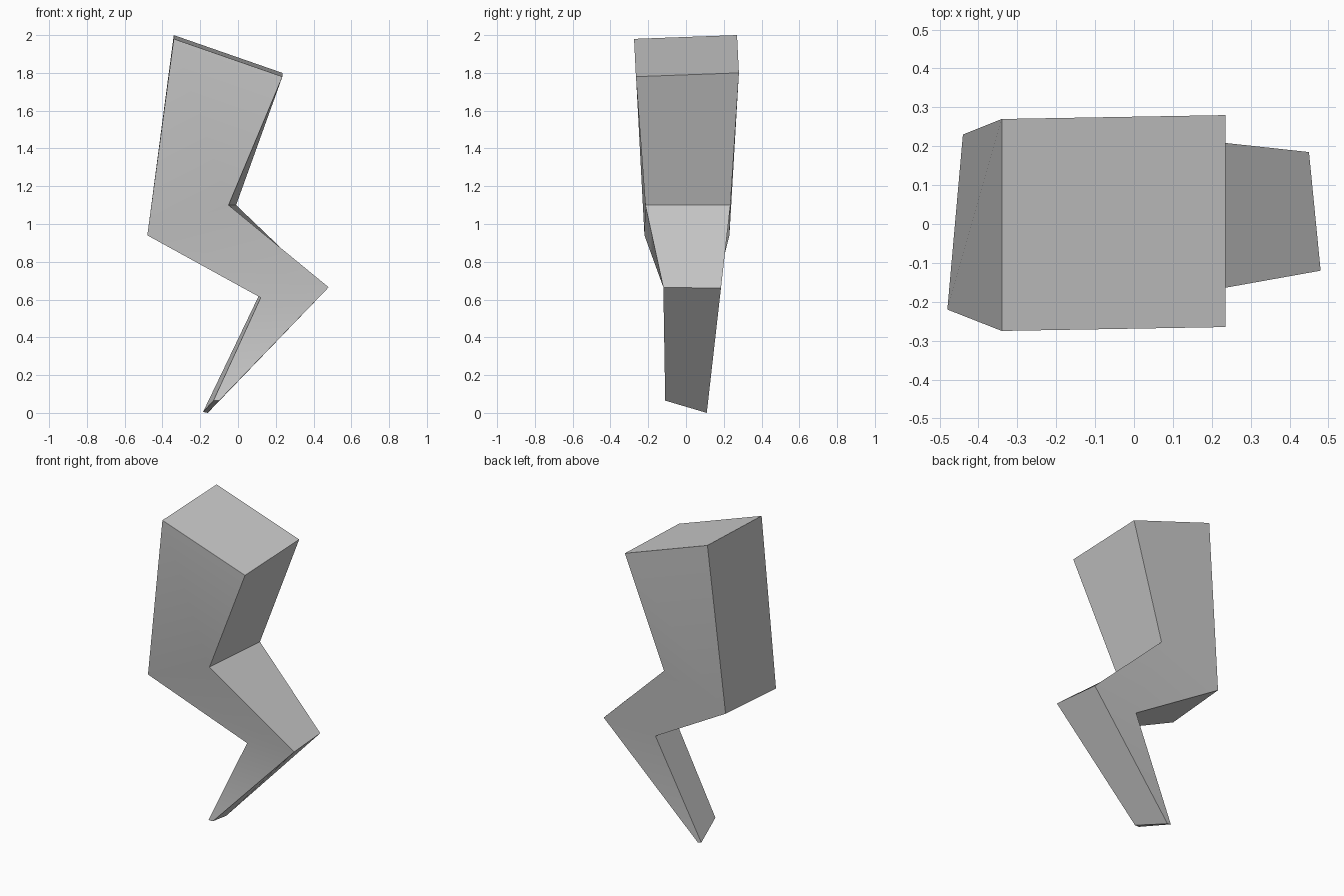
import bpy, bmesh, math

if "Cube" in bpy.data.objects:
    bpy.data.objects.remove(bpy.data.objects["Cube"])

# Four-sided cross-sections, top to bottom:
# outer/left front, right front, right back, left back
RINGS = [
    [(-0.34, -0.275, 1.98), (0.235, -0.265, 1.78), (0.235, 0.28, 1.80), (-0.34, 0.27, 2.0)],
    [(-0.48, -0.22, 0.94), (-0.05, -0.215, 1.10), (-0.01, 0.235, 1.10), (-0.44, 0.23, 0.94)],
    [(0.12, -0.08, 0.61), (0.48, -0.12, 0.665), (0.45, 0.185, 0.66), (0.11, 0.15, 0.62)],
    [(-0.13, -0.11, 0.065), (-0.10, -0.11, 0.065), (-0.16, 0.11, 0.0), (-0.185, 0.11, 0.005)],
]


def loft(name, rings):
    bm = bmesh.new()
    loops = [[bm.verts.new(p) for p in ring] for ring in rings]
    for a, b in zip(loops, loops[1:]):
        for i in range(len(a)):
            j = (i + 1) % len(a)
            bm.faces.new((a[i], b[i], b[j], a[j]))
    bm.faces.new(loops[0])
    bm.faces.new(loops[-1][::-1])
    bmesh.ops.recalc_face_normals(bm, faces=bm.faces)
    mesh = bpy.data.meshes.new(name)
    bm.to_mesh(mesh)
    bm.free()
    obj = bpy.data.objects.new(name, mesh)
    bpy.context.collection.objects.link(obj)
    return obj


# Bent leg: thigh, shank and tapering foot as one lofted body
leg = loft("bent_leg", RINGS)
bpy.context.view_layer.objects.active = leg
leg.select_set(True)
bpy.ops.object.shade_smooth_by_angle(angle=math.radians(30))
